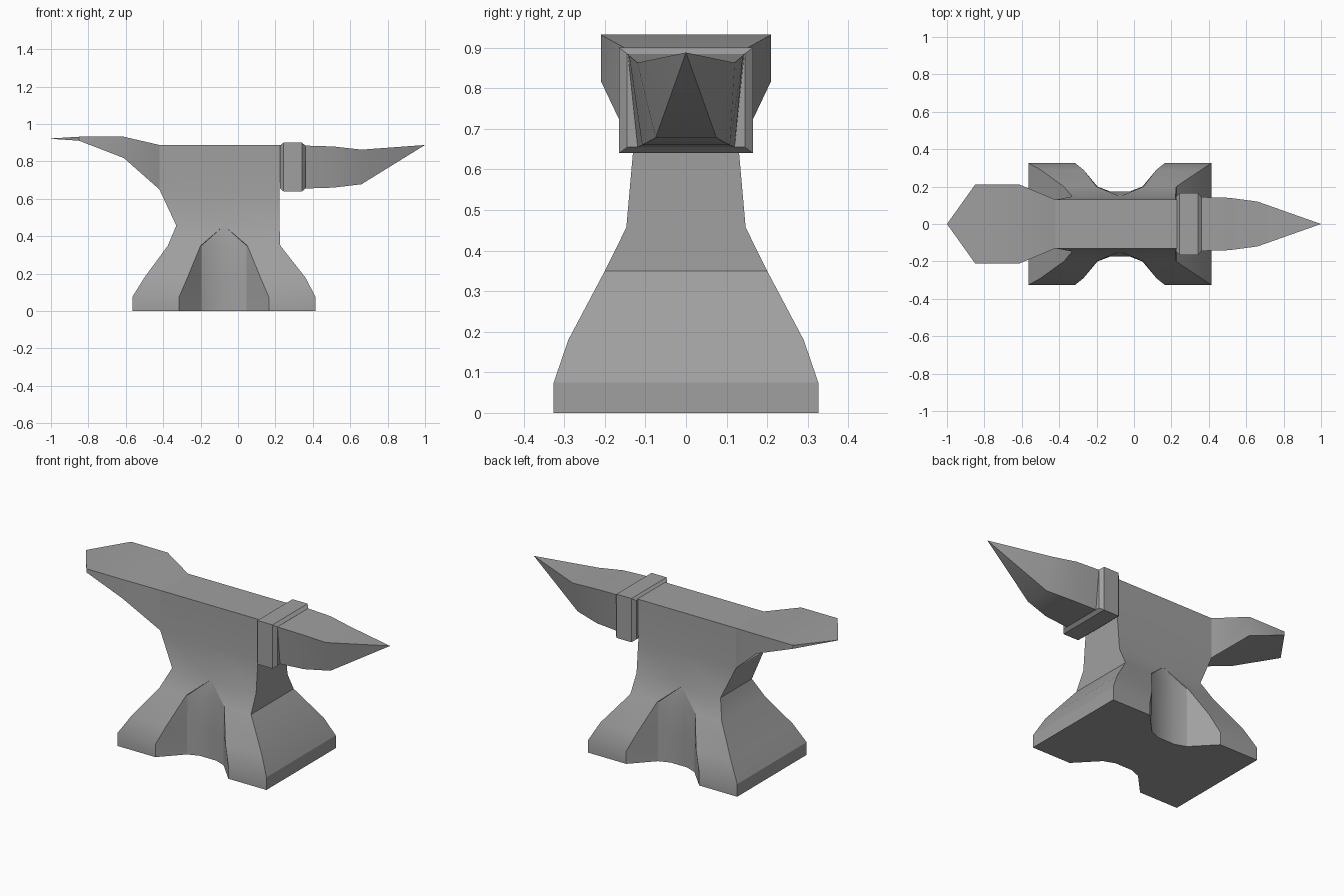
import bpy, bmesh, math

cube = bpy.data.objects.get("Cube")
if cube:
    bpy.data.objects.remove(cube, do_unlink=True)

iron = bpy.data.materials.new("grey iron")
iron.use_nodes = True
iron.diffuse_color = (0.35, 0.35, 0.35, 1)
iron.node_tree.nodes["Principled BSDF"].inputs["Base Color"].default_value = iron.diffuse_color


def loft(name, rings, angle=25):
    """Skin a list of equal-length point rings, capping both ends."""
    bm = bmesh.new()
    loops = [[bm.verts.new(p) for p in ring] for ring in rings]
    count = len(loops[0])
    for a, b in zip(loops, loops[1:]):
        for i in range(count):
            j = (i + 1) % count
            bm.faces.new((a[i], a[j], b[j], b[i]))
    bm.faces.new(loops[0])
    bm.faces.new(loops[-1])
    bmesh.ops.remove_doubles(bm, verts=bm.verts, dist=0.0005)
    bmesh.ops.dissolve_degenerate(bm, edges=bm.edges, dist=0.0005)
    bmesh.ops.recalc_face_normals(bm, faces=bm.faces)
    mesh = bpy.data.meshes.new(name)
    bm.to_mesh(mesh)
    bm.free()
    mesh.materials.append(iron)
    obj = bpy.data.objects.new(name, mesh)
    bpy.context.collection.objects.link(obj)
    bpy.ops.object.select_all(action="DESELECT")
    obj.select_set(True)
    bpy.context.view_layer.objects.active = obj
    bpy.ops.object.shade_smooth_by_angle(angle=math.radians(angle))
    return obj


def section(x, top_y, bottom_y, bottom, top):
    """Trapezoid cross-section standing across the x axis."""
    return [(x, -bottom_y, bottom), (x, bottom_y, bottom), (x, top_y, top), (x, -top_y, top)]


MID = -0.075  # centre of the side hollows


def body_ring(z, back, front, y, notch, inner, depth_a, depth_b):
    """Plan outline with a hollow of given half-widths and depths on each side."""
    side = [(back, y), (MID - notch, y), (MID - inner[0], depth_a), (MID - inner[1], depth_b),
            (MID + inner[1], depth_b), (MID + inner[0], depth_a), (MID + notch, y), (front, y)]
    return [(x, v, z) for x, v in side] + [(x, -v, z) for x, v in reversed(side)]


# Waist and flared foot
hollow = (0.12, 0.055)
flat = (0, 0)
loft("body", [
    body_ring(0, -0.565, 0.415, 0.326, 0.24, hollow, 0.2, 0.175),
    body_ring(0.075, -0.565, 0.415, 0.326, 0.24, hollow, 0.2, 0.175),
    body_ring(0.18, -0.5, 0.36, 0.29, 0.195, hollow, 0.2, 0.175),
    body_ring(0.35, -0.375, 0.226, 0.2, 0.125, hollow, 0.195, 0.175),
    body_ring(0.457, -0.33, 0.222, 0.147, 0, flat, 0.147, 0.147),
    body_ring(0.65, -0.42, 0.222, 0.13, 0, flat, 0.13, 0.13),
    body_ring(0.888, -0.42, 0.23, 0.13, 0, flat, 0.13, 0.13),
])

# Flared heel running to a point
loft("heel", [
    section(-0.42, 0.13, 0.13, 0.65, 0.888),
    section(-0.61, 0.21, 0.21, 0.818, 0.932),
    section(-0.85, 0.21, 0.21, 0.911, 0.932),
    section(-1, 0, 0, 0.921, 0.923),
])

# Chamfered collar
loft("collar", [
    section(0.225, 0.145, 0.145, 0.655, 0.885),
    section(0.243, 0.165, 0.165, 0.64, 0.9),
    section(0.342, 0.165, 0.165, 0.64, 0.9),
    section(0.36, 0.145, 0.145, 0.655, 0.885),
], 15)

# Tapered horn
loft("horn", [
    section(0.35, 0.144, 0.12, 0.655, 0.885),
    section(0.51, 0.14, 0.108, 0.66, 0.88),
    section(0.66, 0.12, 0.075, 0.678, 0.863),
    section(1, 0, 0, 0.888, 0.888),
])
